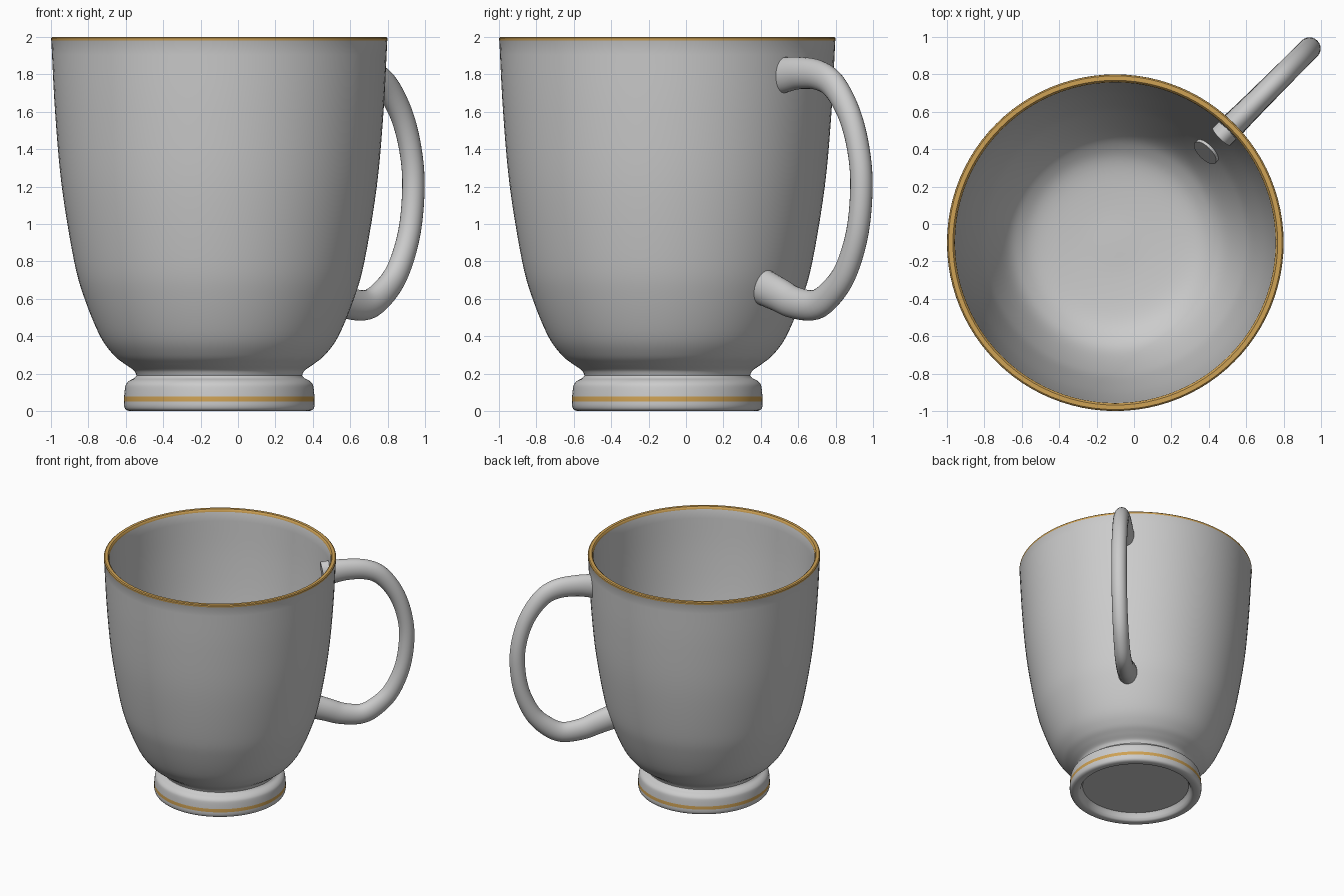
import bpy, bmesh, math
from mathutils import Vector

if "Cube" in bpy.data.objects:
    bpy.data.objects.remove(bpy.data.objects["Cube"], do_unlink=True)

CENTRE = Vector((-0.1, -0.1, 0))


def material(name, rgb):
    m = bpy.data.materials.new(name)
    m.use_nodes = True
    m.diffuse_color = (*rgb, 1)
    m.node_tree.nodes["Principled BSDF"].inputs["Base Color"].default_value = (*rgb, 1)
    return m


glaze = material("white glaze", (0.6, 0.6, 0.6))
gold = material("gold trim", (0.62, 0.36, 0.09))


def smooth_path(points, steps):
    """Catmull-Rom curve through the points, of any dimension."""
    pts = [Vector(p) for p in points]
    pts = [2 * pts[0] - pts[1]] + pts + [2 * pts[-1] - pts[-2]]
    out = []
    for a, b, c, d in zip(pts, pts[1:], pts[2:], pts[3:]):
        for i in range(steps):
            t = i / steps
            out.append(0.5 * (2 * b + (c - a) * t + (2 * a - 5 * b + 4 * c - d) * t ** 2
                              + (3 * b - a - 3 * c + d) * t ** 3))
    return out + [pts[-2]]


def skin(name, rings, mats, caps=False):
    """Join closed rings of points into one smooth object."""
    bm = bmesh.new()
    loops = [[bm.verts.new(p) for p in ring] for ring in rings]
    n = len(loops[0])
    for a, b in zip(loops, loops[1:]):
        for i in range(n):
            j = (i + 1) % n
            bm.faces.new((a[i], a[j], b[j], b[i]))
    if caps:
        bm.faces.new(loops[0])
        bm.faces.new(loops[-1])
    bmesh.ops.remove_doubles(bm, verts=bm.verts, dist=1e-5)
    bmesh.ops.recalc_face_normals(bm, faces=bm.faces)
    mesh = bpy.data.meshes.new(name)
    bm.to_mesh(mesh)
    bm.free()
    for m in mats:
        mesh.materials.append(m)
    ob = bpy.data.objects.new(name, mesh)
    bpy.context.collection.objects.link(ob)
    bpy.ops.object.select_all(action='DESELECT')
    ob.select_set(True)
    bpy.context.view_layer.objects.active = ob
    bpy.ops.object.shade_smooth_by_angle(angle=math.radians(40))
    return ob


def lathe(name, profile, mats, segments=96):
    angles = [2 * math.pi * i / segments for i in range(segments)]
    rings = [[CENTRE + Vector((r * math.cos(a), r * math.sin(a), z)) for a in angles]
             for r, z in profile]
    return skin(name, rings, mats)


# Cup: recessed underside, foot, outer wall, rounded rim, inner wall, floor
underside = [(0, 0.06), (0.41, 0.06), (0.42, 0.045)]
foot = smooth_path([(0.425, 0.025), (0.44, 0.005), (0.46, 0), (0.485, 0.001), (0.502, 0.01),
                    (0.509, 0.028), (0.51, 0.05)], 3)
foot_top = smooth_path([(0.509, 0.077), (0.504, 0.125), (0.497, 0.146), (0.48, 0.163),
                        (0.455, 0.176), (0.443, 0.19)], 3)
wall = smooth_path([(0.446, 0.2), (0.46, 0.22), (0.506, 0.252), (0.565, 0.3), (0.637, 0.4),
                    (0.72, 0.6), (0.776, 0.8), (0.842, 1.2), (0.878, 1.6), (0.898, 1.98)], 5)
rim = [(0.9, 1.985), (0.899, 1.994), (0.892, 2), (0.868, 2), (0.861, 1.994), (0.859, 1.985)]
inside = smooth_path([(0.857, 1.98), (0.838, 1.6), (0.8, 1.2), (0.734, 0.8), (0.678, 0.6),
                      (0.592, 0.41), (0.51, 0.32), (0.4, 0.27), (0.2, 0.25), (0, 0.25)], 5)
cup = lathe("cup", underside + foot + foot_top + wall + rim + inside, [glaze, gold])
for f in cup.data.polygons:
    z = f.center.z
    r = (f.center - CENTRE).xy.length
    if z > 1.979 or (0.05 < z < 0.077 and r > 0.5):
        f.material_index = 1

# Handle: x = y along the diagonal, then z, half thickness in plane and sideways
path = smooth_path([
    (0.468, 1.785, 0.1, 0.067), (0.527, 1.797, 0.095, 0.066), (0.607, 1.807, 0.086, 0.063),
    (0.709, 1.795, 0.08, 0.06), (0.794, 1.735, 0.072, 0.06), (0.874, 1.585, 0.064, 0.06),
    (0.922, 1.398, 0.06, 0.06), (0.938, 1.2, 0.06, 0.06), (0.917, 0.96, 0.061, 0.06),
    (0.858, 0.757, 0.066, 0.06), (0.783, 0.639, 0.074, 0.061), (0.692, 0.568, 0.08, 0.063),
    (0.58, 0.58, 0.086, 0.066), (0.49, 0.625, 0.092, 0.072), (0.38, 0.68, 0.1, 0.078)], 5)
side = Vector((1, -1, 0)).normalized()
spots = [Vector((p[0], p[0], p[1])) for p in path]
rings = []
for i, (p, c) in enumerate(zip(path, spots)):
    along = (spots[min(i + 1, len(spots) - 1)] - spots[max(i - 1, 0)]).normalized()
    across = along.cross(side)
    rings.append([c + across * p[2] * math.cos(a) + side * p[3] * math.sin(a)
                  for a in (2 * math.pi * k / 24 for k in range(24))])
skin("handle", rings, [glaze], caps=True)
